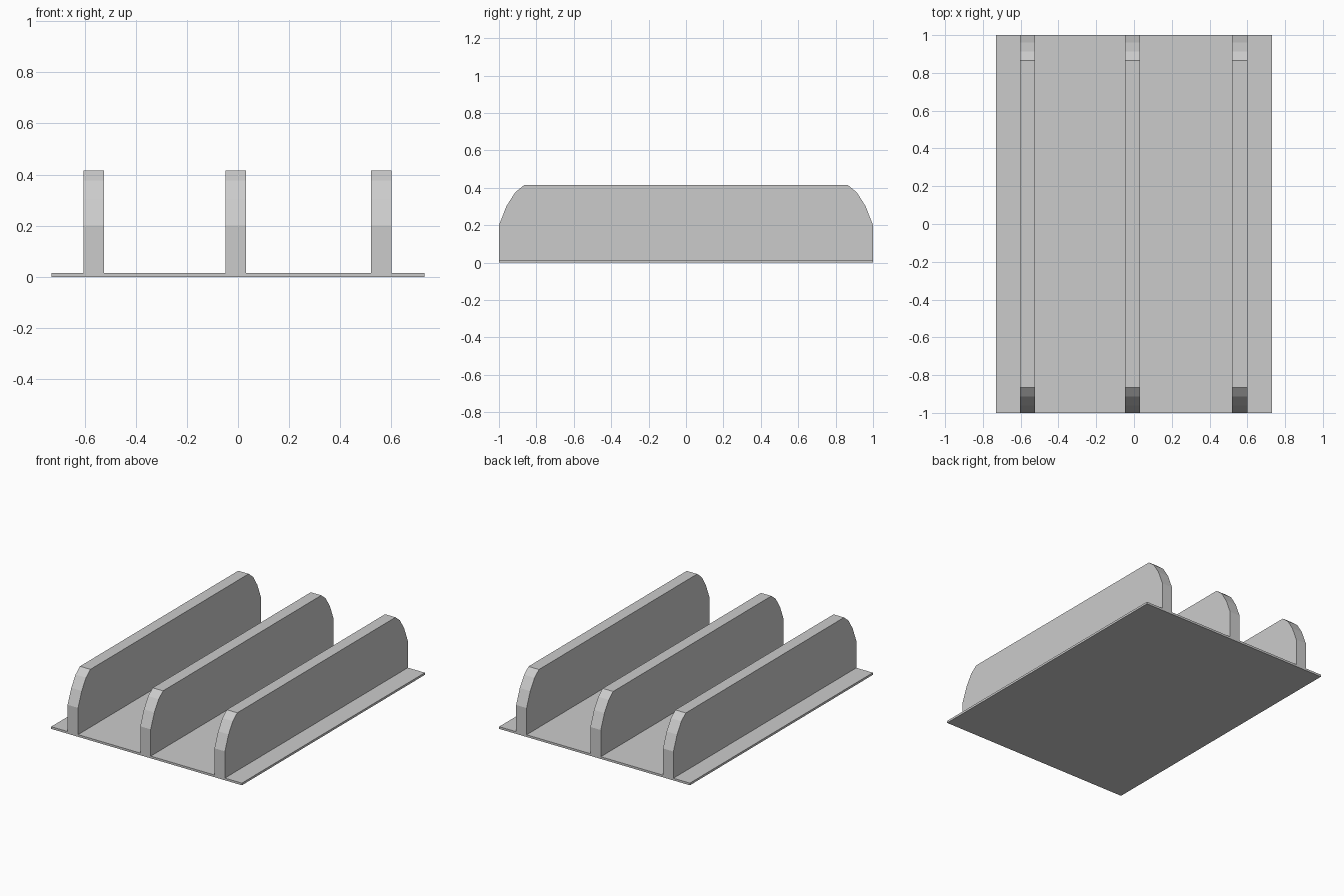
import bpy

if "Cube" in bpy.data.objects:
    bpy.data.objects.remove(bpy.data.objects["Cube"])

BASE_TOP = 0.015


def add_mesh(name, verts, faces):
    mesh = bpy.data.meshes.new(name)
    mesh.from_pydata(verts, [], faces)
    obj = bpy.data.objects.new(name, mesh)
    bpy.context.collection.objects.link(obj)
    return obj


def extrude_x(name, profile, x0, x1):
    """Extrude a counter-clockwise (y, z) profile from x0 to x1."""
    n = len(profile)
    verts = [(x, y, z) for x in (x0, x1) for y, z in profile]
    faces = [tuple(reversed(range(n))), tuple(range(n, 2 * n))]
    faces += [(i, (i + 1) % n, n + (i + 1) % n, n + i) for i in range(n)]
    return add_mesh(name, verts, faces)


# Thin base plate
plate = [(-1, 0), (1, 0), (1, BASE_TOP), (-1, BASE_TOP)]
extrude_x("base_plate", plate, -0.73, 0.73)

# Upright dividers with faceted rounded upper corners
corner = [(1, BASE_TOP), (1, 0.2), (0.96, 0.302), (0.913, 0.376), (0.865, 0.415)]
rib = corner + [(-y, z) for y, z in reversed(corner)]
for side, x in (("left", -0.564), ("middle", -0.008), ("right", 0.56)):
    extrude_x(side + "_divider", rib, x - 0.04, x + 0.04)
